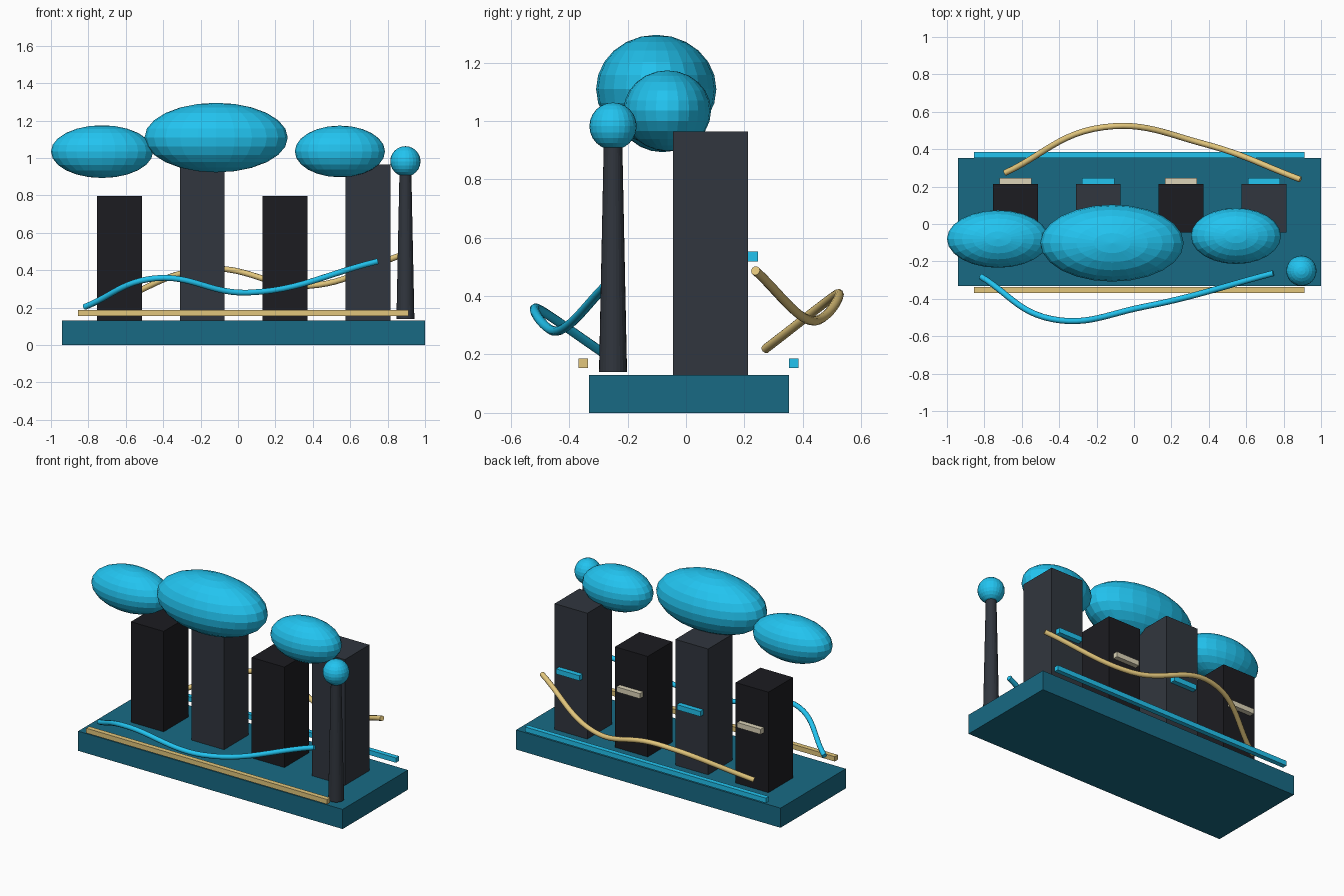
import bpy

if "Cube" in bpy.data.objects:
    bpy.data.objects.remove(bpy.data.objects["Cube"])


def material(name, hex_color):
    # convert an sRGB hex colour to linear
    vals = [int(hex_color[i:i + 2], 16) / 255 for i in (0, 2, 4)]
    lin = [v / 12.92 if v <= 0.04045 else ((v + 0.055) / 1.055) ** 2.4 for v in vals]
    m = bpy.data.materials.new(name)
    m.diffuse_color = (*lin, 1)
    m.use_nodes = True
    m.node_tree.nodes["Principled BSDF"].inputs["Base Color"].default_value = m.diffuse_color
    return m


TEAL = material("teal", "186A84")
CYAN = material("cyan", "22C4F0")
GOLD = material("gold", "E2C67C")
CREAM = material("cream", "DCD4B8")
BLACK = material("black", "1C1C21")
SLATE = material("slate", "31363E")


def finish(name, mat):
    ob = bpy.context.object
    ob.name = name
    ob.data.materials.append(mat)
    return ob


def box(name, x, y, z, mat):
    """Box from (min, max) ranges on each axis."""
    centre = [(a + b) / 2 for a, b in (x, y, z)]
    bpy.ops.mesh.primitive_cube_add(size=1, location=centre)
    bpy.context.object.scale = [b - a for a, b in (x, y, z)]
    bpy.ops.object.transform_apply(location=False, rotation=False, scale=True)
    return finish(name, mat)


def ball(name, centre, radii, mat):
    bpy.ops.mesh.primitive_uv_sphere_add(segments=24, ring_count=12, radius=1, location=centre)
    bpy.context.object.scale = radii
    bpy.ops.object.transform_apply(location=False, rotation=False, scale=True)
    return finish(name, mat)


def ribbon(name, points, mat):
    """Round tube through the given points."""
    cu = bpy.data.curves.new(name, 'CURVE')
    cu.dimensions = '3D'
    cu.bevel_depth = 0.016
    cu.bevel_resolution = 3
    cu.use_fill_caps = True
    sp = cu.splines.new('BEZIER')
    sp.bezier_points.add(len(points) - 1)
    for bp, p in zip(sp.bezier_points, points):
        bp.co = p
        bp.handle_left_type = bp.handle_right_type = 'AUTO'
    cu.materials.append(mat)
    bpy.context.collection.objects.link(bpy.data.objects.new(name, cu))


# base slab
box("base", (-0.94, 1.0), (-0.332, 0.352), (0, 0.13), TEAL)

# four towers, each with a small bar on its back face
for i, x in enumerate((-0.634, -0.191, 0.252, 0.695)):
    tall = i % 2
    box(f"tower_{i + 1}", (x - 0.12, x + 0.12), (-0.045, 0.213),
        (0.125, 0.964 if tall else 0.796), SLATE if tall else BLACK)
    box(f"tower_bar_{i + 1}", (x - 0.086, x + 0.086), (0.212, 0.246),
        (0.519, 0.553), CYAN if tall else CREAM)

# long rails along the front and back edges
box("front_rail", (-0.856, 0.912), (-0.368, -0.336), (0.154, 0.186), GOLD)
box("back_rail", (-0.856, 0.912), (0.353, 0.385), (0.154, 0.186), CYAN)

# clouds
ball("left_cloud", (-0.727, -0.08, 1.034), (0.273, 0.154, 0.141), CYAN)
ball("middle_cloud", (-0.117, -0.102, 1.109), (0.383, 0.206, 0.186), CYAN)
ball("right_cloud", (0.545, -0.064, 1.035), (0.241, 0.15, 0.138), CYAN)

# tapered lamp post with globe
bpy.ops.mesh.primitive_cone_add(vertices=24, radius1=0.048, radius2=0.031, depth=0.82,
                                location=(0.895, -0.25, 0.55))
finish("lamp_post", SLATE)
ball("lamp_globe", (0.895, -0.25, 0.982), (0.081, 0.081, 0.081), CYAN)

# flowing ribbons in front of and behind the towers
ribbon("front_ribbon", [(-0.82, -0.28, 0.203), (-0.44, -0.508, 0.357),
                        (0.05, -0.443, 0.28), (0.745, -0.263, 0.447)], CYAN)
ribbon("back_ribbon", [(-0.69, 0.273, 0.22), (-0.16, 0.518, 0.407),
                       (0.38, 0.427, 0.316), (0.89, 0.238, 0.487)], GOLD)
